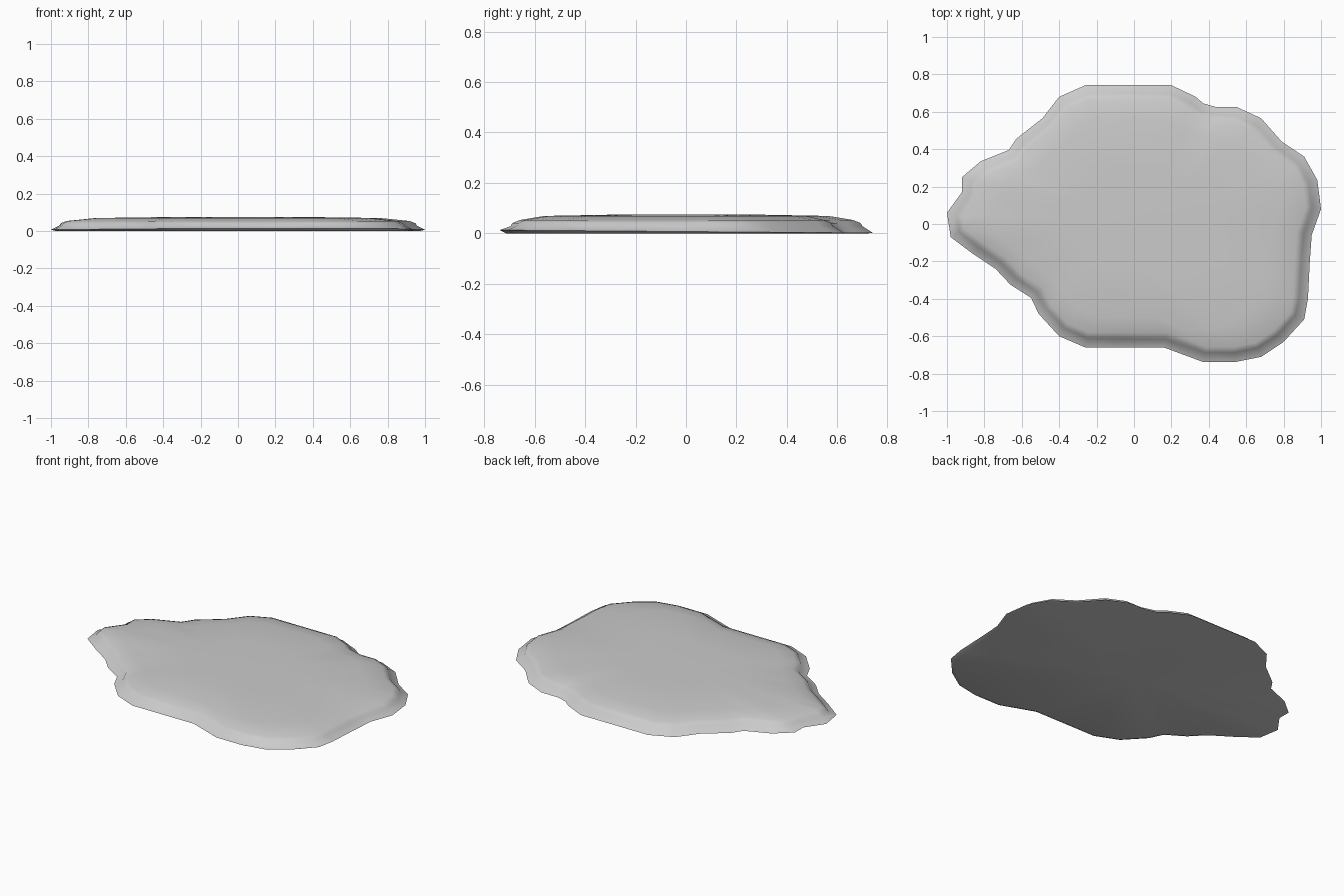
import bpy, bmesh
from mathutils import Vector

if "Cube" in bpy.data.objects:
    bpy.data.objects.remove(bpy.data.objects["Cube"])

# Irregular outline of the slab, clockwise from the left tip
OUTLINE = [(-1, .06), (-.92, .17), (-.92, .25), (-.82, .335), (-.67, .395), (-.63, .455),
           (-.49, .565), (-.40, .68), (-.26, .742), (-.03, .742), (.20, .742), (.33, .68),
           (.37, .645), (.44, .625), (.55, .625), (.68, .565), (.79, .44), (.91, .36),
           (.98, .235), (1, .08), (.95, -.06), (.94, -.2), (.93, -.4), (.91, -.51),
           (.80, -.63), (.68, -.71), (.54, -.738), (.37, -.738), (.16, -.66), (-.09, -.66),
           (-.26, -.66), (-.40, -.60), (-.51, -.48), (-.55, -.395), (-.66, -.325),
           (-.74, -.24), (-.86, -.16), (-.98, -.07)]
pts = [Vector(p) for p in OUTLINE]


def inset(d):
    """Outline moved inward by d with mitred corners."""
    out = []
    for i, p in enumerate(pts):
        a = (p - pts[i - 1]).normalized()
        b = (pts[(i + 1) % len(pts)] - p).normalized()
        na, nb = Vector((a.y, -a.x)), Vector((b.y, -b.x))
        out.append(p + (na + nb) * d / max(1 + na.dot(nb), .6))
    return out


bm = bmesh.new()


def ring(points, z):
    return [bm.verts.new((p.x, p.y, z(p) if callable(z) else z)) for p in points]


def bridge(r, s):
    for i in range(len(r)):
        j = (i + 1) % len(r)
        bm.faces.new((r[i], r[j], s[j], s[i]))


def cap(r, z):
    c = bm.verts.new((0, 0, z))
    for i in range(len(r)):
        bm.faces.new((r[i], r[(i + 1) % len(r)], c))


# Sloped lip, small dark step, then the gently domed top
rim = ring(pts, lambda p: .007 - .006 * p.y / .74)
rings = [rim, ring(inset(.042), .028), ring(inset(.05), .041), ring(inset(.08), .053)]
rings += [ring([p * s for p in pts], z) for s, z in ((.76, .069), (.4, .074))]
for r, s in zip(rings, rings[1:]):
    bridge(r, s)
cap(rings[-1], .075)

# Flat underside
under = ring(inset(.025), 0)
bridge(rim, under)
cap(under, 0)

bmesh.ops.recalc_face_normals(bm, faces=bm.faces)
mesh = bpy.data.meshes.new("flat_rock_slab")
bm.to_mesh(mesh)
bm.free()
slab = bpy.data.objects.new("flat_rock_slab", mesh)
bpy.context.collection.objects.link(slab)

# Smooth top with a crisp outer edge
bpy.context.view_layer.objects.active = slab
slab.select_set(True)
bpy.ops.object.shade_smooth_by_angle(angle=1.05)
